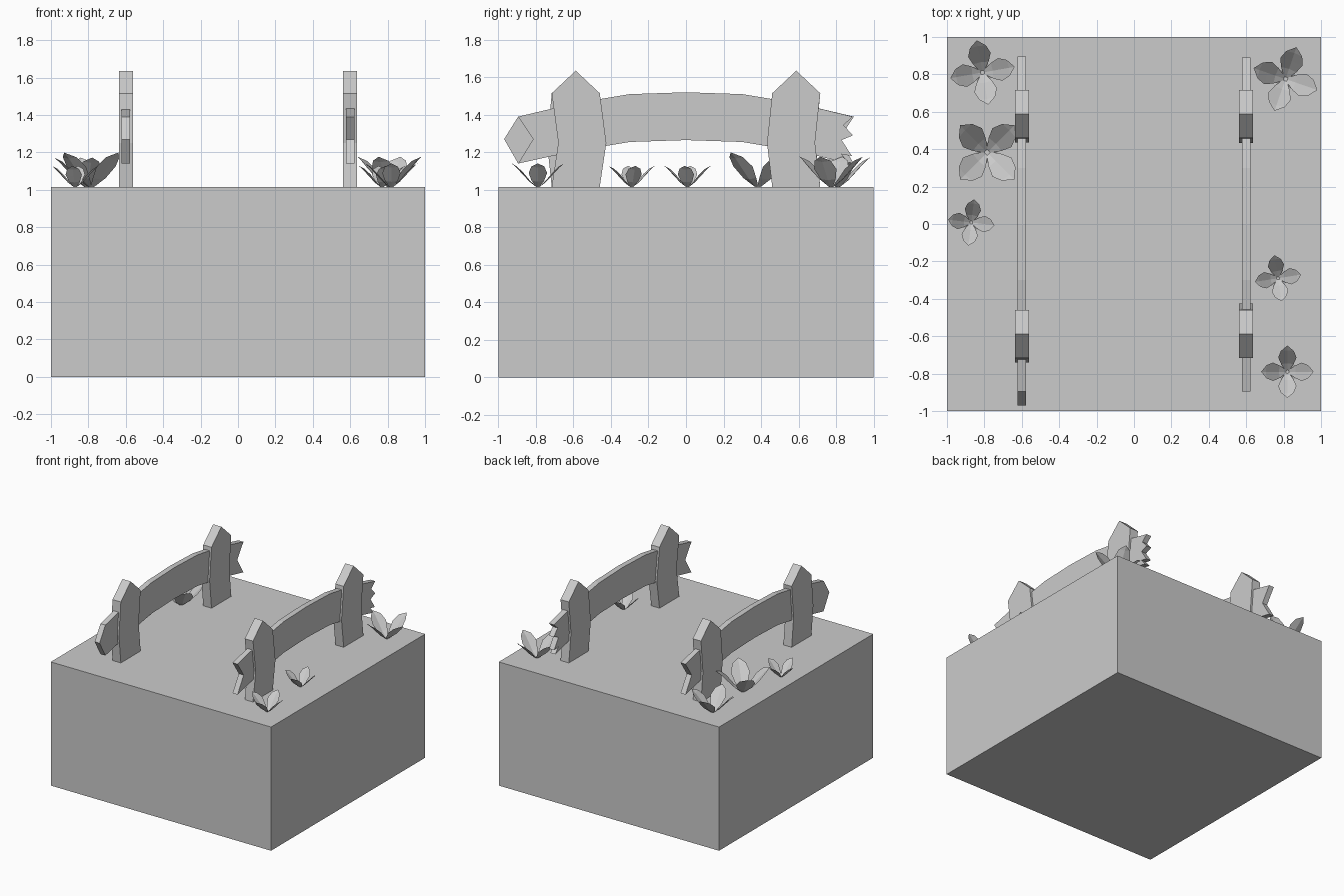
import bpy, bmesh, math

if "Cube" in bpy.data.objects:
    bpy.data.objects.remove(bpy.data.objects["Cube"])

TOP = 1.015


def make_object(name, bm):
    me = bpy.data.meshes.new(name)
    bmesh.ops.recalc_face_normals(bm, faces=bm.faces)
    bm.to_mesh(me)
    bm.free()
    ob = bpy.data.objects.new(name, me)
    bpy.context.collection.objects.link(ob)
    return ob


def slab(name, profile, x, thick):
    """Extrude a (y, z) outline along x, centred on x."""
    bm = bmesh.new()
    face = bm.faces.new([bm.verts.new((x - thick / 2, y, z)) for y, z in profile])
    ext = bmesh.ops.extrude_face_region(bm, geom=[face])
    verts = [g for g in ext["geom"] if isinstance(g, bmesh.types.BMVert)]
    bmesh.ops.translate(bm, verts=verts, vec=(thick, 0, 0))
    return make_object(name, bm)


# Ground block
bm = bmesh.new()
bmesh.ops.create_cube(bm, size=1)
bmesh.ops.scale(bm, verts=bm.verts, vec=(2, 2, TOP))
bmesh.ops.translate(bm, verts=bm.verts, vec=(0, 0, TOP / 2))
make_object("ground_block", bm)


# Pointed posts, bent slightly to one side at mid height
def post(name, x, y, bend):
    w, m = 0.128, 1.25
    slab(name, [(y - w, TOP), (y + w, TOP), (y + w + bend, m), (y + w, 1.515),
                (y, 1.635), (y - w, 1.515), (y - w + bend, m)], x, 0.075)


post("left_front_post", -0.6, -0.588, -0.025)
post("left_back_post", -0.6, 0.588, -0.025)
post("right_front_post", 0.6, -0.588, 0.035)
post("right_back_post", 0.6, 0.588, -0.028)

# Arched rails; the end shapes are listed between upper and lower corner
upper = [(-0.6, 1.46), (-0.3, 1.51), (0, 1.52), (0.3, 1.51), (0.6, 1.46)]
lower = [(y, z - 0.255) for y, z in reversed(upper)]


def rail(name, x, back_end, front_end):
    slab(name, upper + back_end + lower + front_end, x, 0.045)


notch = [(0.895, 1.39), (0.815, 1.27), (0.895, 1.14)]
jagged = [(0.89, 1.39), (0.84, 1.345), (0.89, 1.29), (0.83, 1.265),
          (0.885, 1.18), (0.83, 1.19), (0.87, 1.14)]
point = [(-0.895, 1.14), (-0.97, 1.27), (-0.895, 1.39)]
rail("left_rail", -0.6, notch, point)
rail("right_rail", 0.6, jagged, [(-y, z) for y, z in reversed(notch)])


# Four-petalled plants: radius, height and half width along each petal
PETAL = [(0.06, 0.0, 0.07), (0.32, 0.2, 0.24), (0.58, 0.48, 0.35),
         (0.82, 0.74, 0.25), (1.0, 0.9, 0.0)]


def plant(name, x, y, r, turn):
    bm = bmesh.new()
    for i in range(4):
        a = math.radians(turn + 90 * i)
        c, s = math.cos(a), math.sin(a)
        rows = []
        for d, h, w in PETAL:
            row = []
            for side in ((-1, 0, 1) if w else (0,)):
                u, v = d - abs(side) * w * 0.1, side * w
                z = h + abs(side) * w * 0.15
                row.append(bm.verts.new((x + r * (u * c - v * s),
                                         y + r * (u * s + v * c), TOP + r * z)))
            rows.append(row)
        for lo, hi in zip(rows, rows[1:]):
            for k in range(2):
                if len(hi) == 3:
                    bm.faces.new((lo[k], lo[k + 1], hi[k + 1], hi[k]))
                else:
                    bm.faces.new((lo[k], lo[k + 1], hi[0]))
    make_object(name, bm)


for n, args in enumerate([(-0.81, 0.81, 0.175, 10), (-0.785, 0.383, 0.205, 45),
                          (-0.87, 0.008, 0.125, -7), (0.81, 0.775, 0.18, -19),
                          (0.77, -0.29, 0.125, 9), (0.82, -0.79, 0.14, 0)]):
    plant(f"plant_{n + 1}", *args)
